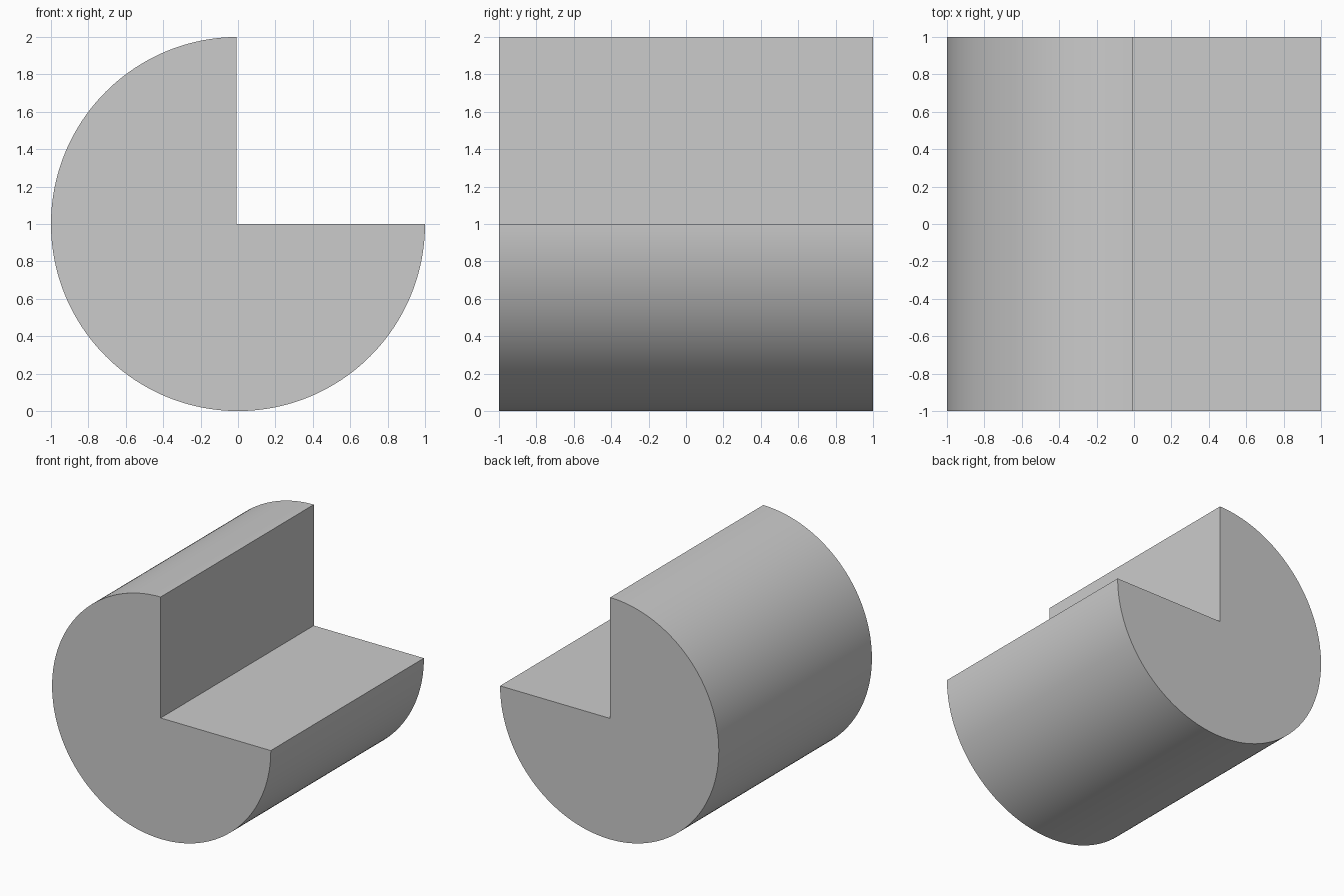
import bpy, bmesh
from math import pi, sin, cos

if "Cube" in bpy.data.objects:
    bpy.data.objects.remove(bpy.data.objects["Cube"])

RADIUS, HALF_DEPTH, STEPS = 1.0, 1.0, 144
NOTCH_X = -0.007

# Three-quarter disc profile: arc from the top, round the left, to the right
arc = [(cos(a), sin(a)) for a in (pi / 2 + 1.5 * pi * i / STEPS for i in range(STEPS + 1))]
arc[0] = (NOTCH_X, RADIUS)
profile = arc + [(NOTCH_X, 0.0)]

# Extrude the profile from front to back
bm = bmesh.new()
face = bm.faces.new([bm.verts.new((x * RADIUS, -HALF_DEPTH, RADIUS + z)) for x, z in profile])
result = bmesh.ops.extrude_face_region(bm, geom=[face], use_keep_orig=True)
back = [v for v in result["geom"] if isinstance(v, bmesh.types.BMVert)]
bmesh.ops.translate(bm, verts=back, vec=(0, 2 * HALF_DEPTH, 0))
bmesh.ops.recalc_face_normals(bm, faces=bm.faces)

mesh = bpy.data.meshes.new("notched_cylinder")
bm.to_mesh(mesh)
bm.free()
obj = bpy.data.objects.new("notched_cylinder", mesh)
bpy.context.collection.objects.link(obj)

# Smooth curved wall, sharp ends and notch
bpy.context.view_layer.objects.active = obj
obj.select_set(True)
bpy.ops.object.shade_smooth_by_angle(angle=pi / 6)
